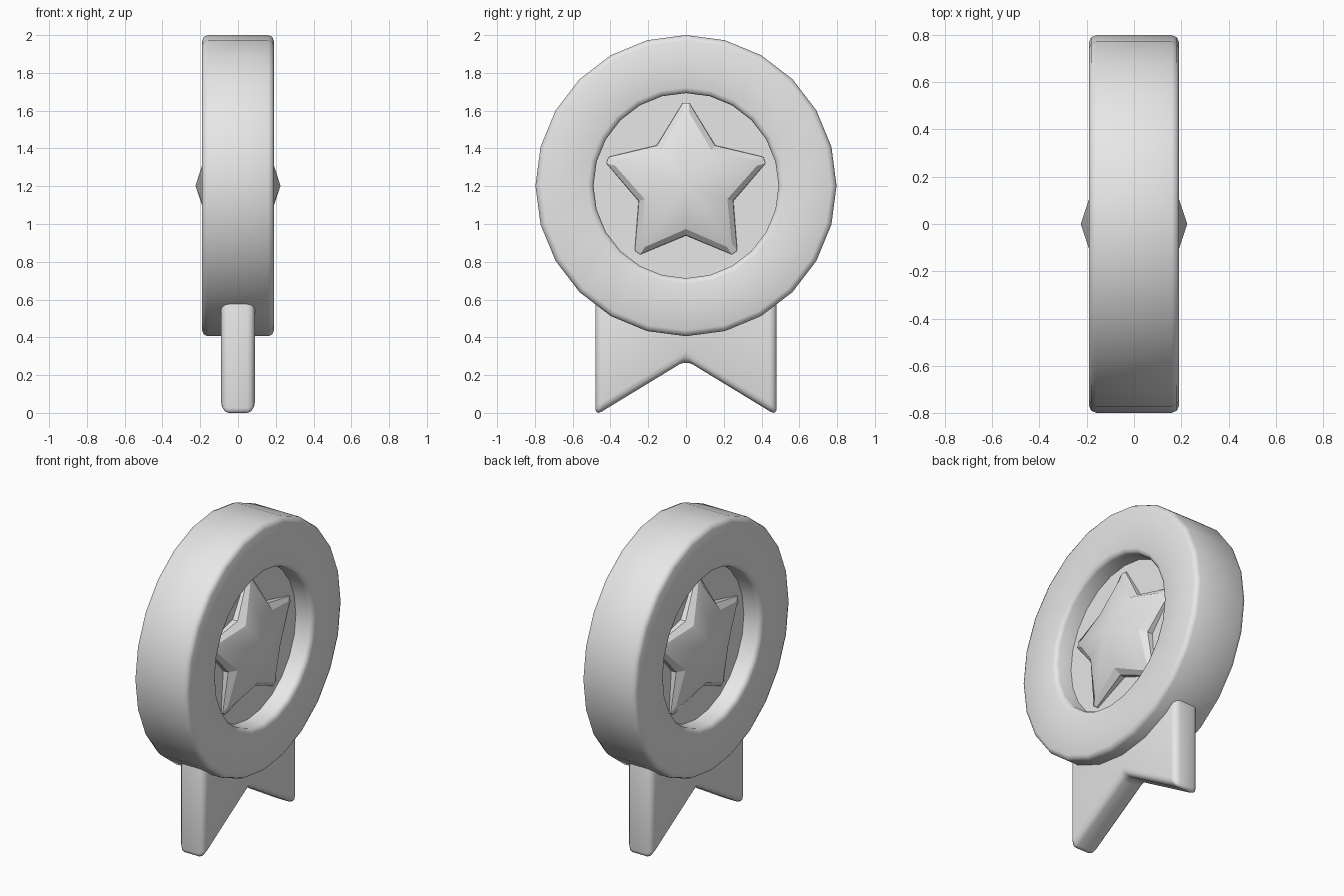
import bpy, bmesh, math

cube = bpy.data.objects.get("Cube")
if cube:
    bpy.data.objects.remove(cube, do_unlink=True)

CENTRE = 1.203   # height of the medal's axis

grey = bpy.data.materials.new("light_grey")
grey.use_nodes = True
grey.diffuse_color = (0.8, 0.8, 0.8, 1)
grey.node_tree.nodes["Principled BSDF"].inputs["Base Color"].default_value = (0.8, 0.8, 0.8, 1)


def finish(name, bm, angle):
    """Turn a bmesh into a shaded, coloured object."""
    bmesh.ops.recalc_face_normals(bm, faces=bm.faces)
    mesh = bpy.data.meshes.new(name)
    bm.to_mesh(mesh)
    bm.free()
    mesh.materials.append(grey)
    obj = bpy.data.objects.new(name, mesh)
    bpy.context.collection.objects.link(obj)
    bpy.ops.object.select_all(action='DESELECT')
    obj.select_set(True)
    bpy.context.view_layer.objects.active = obj
    bpy.ops.object.shade_smooth_by_angle(angle=math.radians(angle))
    return obj


def polar(bm, x, radius, angle):
    """Vertex around the medal's axis; angle zero points up."""
    return bm.verts.new((x, radius * math.sin(angle), CENTRE + radius * math.cos(angle)))


def bridge(bm, a, b):
    n = len(a)
    for i in range(n):
        bm.faces.new((a[i], a[(i + 1) % n], b[(i + 1) % n], b[i]))


def revolve(bm, profile, steps=24):
    """Loops of vertices from (x, radius) pairs, joined in sequence."""
    loops = [[polar(bm, x, r, math.tau * i / steps) for i in range(steps)] for x, r in profile]
    for a, b in zip(loops, loops[1:]):
        bridge(bm, a, b)
    return loops


# Thick outer ring with softened rims
half = [(0.0, 0.797), (0.16, 0.797), (0.181, 0.788), (0.19, 0.767),
        (0.19, 0.52), (0.183, 0.5), (0.165, 0.49), (0.0, 0.49)]
bm = bmesh.new()
profile = half + [(-x, r) for x, r in half[-2:0:-1]]
loops = revolve(bm, profile)
bridge(bm, loops[-1], loops[0])
finish("outer_ring", bm, 80)

# Recessed disc filling the ring
bm = bmesh.new()
ends = revolve(bm, [(-0.07, 0.51), (0.07, 0.51)])
for end in ends:
    bm.faces.new(end)
finish("centre_disc", bm, 30)


# Faceted star, one on each side of the disc
def star_loop(bm, side, tip, notch):
    """Each spec is (x, radius); the tips are slightly blunted."""
    verts = []
    for k in range(5):
        a = math.tau * k / 5
        for offset in (-0.04, 0.04):
            verts.append(polar(bm, side * tip[0], tip[1], a + offset))
        verts.append(polar(bm, side * notch[0], notch[1], a + math.pi / 5))
    return verts


for name, side in (("left_star", 1), ("right_star", -1)):
    bm = bmesh.new()
    loops = [star_loop(bm, side, (0.05, 0.44), (0.05, 0.265)),
             star_loop(bm, side, (0.08, 0.437), (0.105, 0.262)),
             star_loop(bm, side, (0.098, 0.39), (0.149, 0.23))]
    for a, b in zip(loops, loops[1:]):
        bridge(bm, a, b)
    apex = polar(bm, side * 0.225, 0, 0)
    rim = loops[-1]
    for i in range(len(rim)):
        bm.faces.new((rim[i], rim[(i + 1) % len(rim)], apex))
    bm.faces.new(loops[0])
    finish(name, bm, 15)

# Swallow-tailed ribbon below the ring
TOP = 0.62
bm = bmesh.new()
outline = [(-0.48, TOP), (-0.48, -0.02), (0, 0.275), (0.48, -0.02), (0.48, TOP)]
left, right = [[bm.verts.new((x, y, z)) for y, z in outline] for x in (0.09, -0.09)]
bridge(bm, left, right)
bm.faces.new(left)
bm.faces.new(right)
bmesh.ops.recalc_face_normals(bm, faces=bm.faces)
bmesh.ops.bevel(bm, geom=bm.edges[:], offset=0.04, segments=3, profile=0.5,
                affect='EDGES', clamp_overlap=True)
# Rest the two points exactly on the ground
low = min(v.co.z for v in bm.verts)
for v in bm.verts:
    v.co.z = TOP * (v.co.z - low) / (TOP - low)
finish("ribbon", bm, 50)
